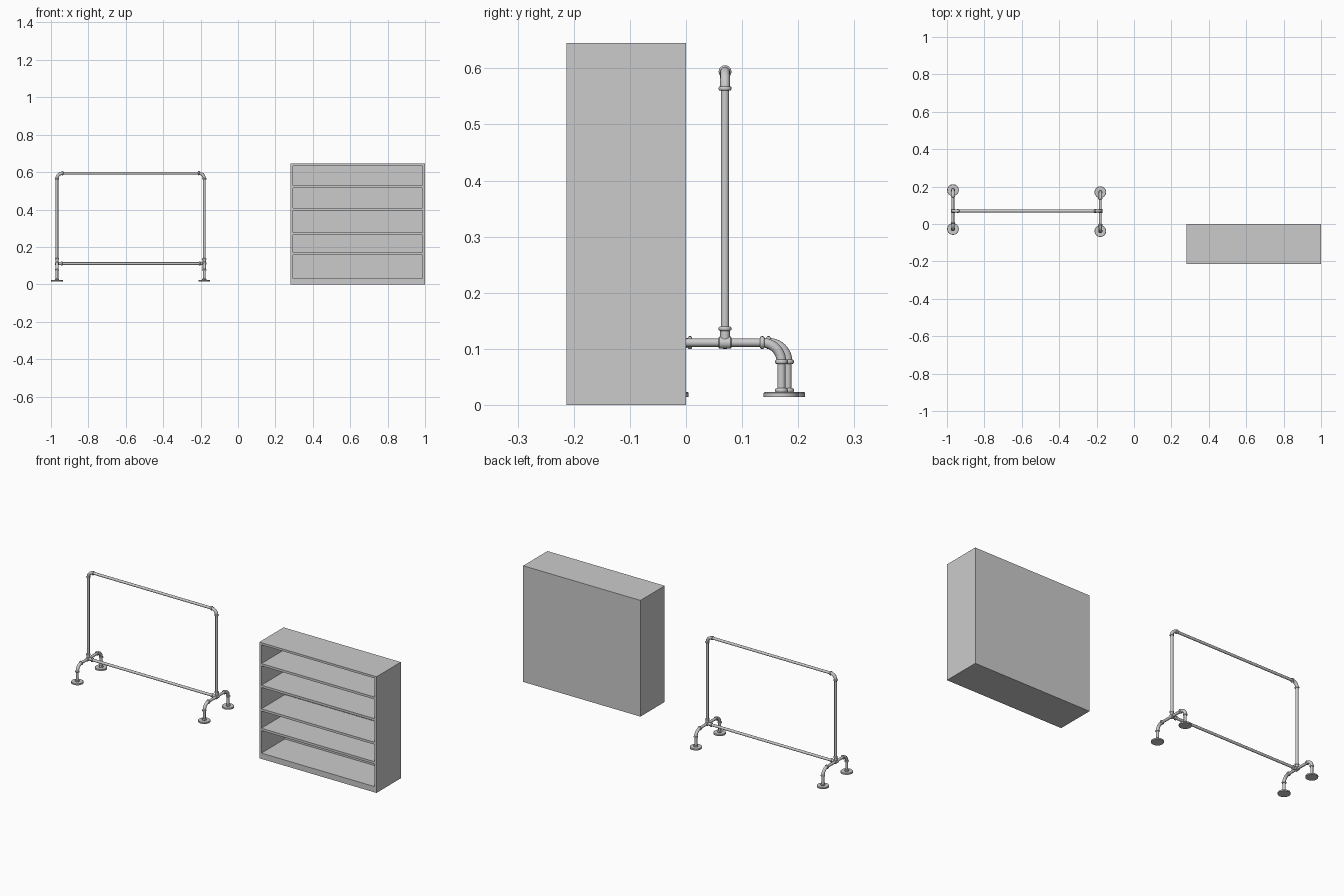
import bpy
from math import sin, cos, pi, radians
from mathutils import Vector

if "Cube" in bpy.data.objects:
    bpy.data.objects.remove(bpy.data.objects["Cube"])


def board(name, x0, x1, y0, y1, z0, z1):
    bpy.ops.mesh.primitive_cube_add(size=1, location=((x0 + x1) / 2, (y0 + y1) / 2, (z0 + z1) / 2))
    o = bpy.context.object
    o.name = name
    o.scale = (x1 - x0, y1 - y0, z1 - z0)
    bpy.ops.object.transform_apply(location=False, rotation=False, scale=True)


def tube(name, pts, radii):
    """Round tube along pts; radii is one number or one per point."""
    cu = bpy.data.curves.new(name, 'CURVE')
    cu.dimensions = '3D'
    cu.bevel_depth = 1.0
    cu.bevel_resolution = 6
    cu.use_fill_caps = True
    sp = cu.splines.new('POLY')
    sp.points.add(len(pts) - 1)
    for i, p in enumerate(pts):
        sp.points[i].co = (*p, 1)
        sp.points[i].radius = radii[i] if isinstance(radii, (list, tuple)) else radii
    o = bpy.data.objects.new(name, cu)
    bpy.context.collection.objects.link(o)
    bpy.ops.object.select_all(action='DESELECT')
    o.select_set(True)
    bpy.context.view_layer.objects.active = o
    bpy.ops.object.convert(target='MESH')
    bpy.ops.object.shade_smooth_by_angle(angle=radians(40))


def collar(name, c, axis, r=0.0115, h=0.004):
    c, a = Vector(c), Vector(axis)
    prof = [(-1, .72), (-.8, .9), (-.4, 1), (.4, 1), (.8, .9), (1, .72)]
    tube(name, [c + a * t * h for t, _ in prof], [r * k for _, k in prof])


def elbow(name, corner, d1, d2, rad):
    """Quarter bend between directions d1 and d2 leaving the corner, with end collars."""
    c, d1, d2 = Vector(corner), Vector(d1), Vector(d2)
    o = c + (d1 + d2) * rad
    pts = [o - d2 * rad * cos(t) - d1 * rad * sin(t) for t in [i * pi / 20 for i in range(11)]]
    tube(name, pts, 0.0086)
    collar(name + "_collar_a", c + d1 * rad, d1)
    collar(name + "_collar_b", c + d2 * rad, d2)


# Bookcase
X0, X1, Y0, Y1, H, T = 0.28, 1.0, -0.213, 0.0, 0.645, 0.013
board("bookcase_left_side", X0, X0 + T, Y0, Y1, 0, H)
board("bookcase_right_side", X1 - T, X1, Y0, Y1, 0, H)
board("bookcase_back", X0 + T, X1 - T, Y1 - 0.008, Y1, 0, H)
levels = [(0, 0.032), (0.157, 0.17), (0.265, 0.278), (0.396, 0.409), (0.516, 0.529), (0.633, H)]
for i, (a, b) in enumerate(levels):
    board(f"bookcase_shelf_{i}", X0 + T, X1 - T, Y0, Y1 - 0.008, a, b)

# Pipe rack
XL, XR, YC, ZB, ZT, R = -0.968, -0.18, 0.0696, 0.111, 0.594, 0.0073
BEND, FOOT = 0.03, 0.034
tube("top_rail", [(XL + BEND, YC, ZT), (XR - BEND, YC, ZT)], R)
tube("bottom_rail", [(XL, YC, ZB), (XR, YC, ZB)], R)

for side, x, s, yb in (("left", XL, 1, 0.077), ("right", XR, -1, 0.066)):
    # Upright with top bend and tee fitting
    tube(f"{side}_upright", [(x, YC, ZB), (x, YC, ZT - BEND)], R)
    elbow(f"{side}_top_elbow", (x, YC, ZT), (0, 0, -1), (s, 0, 0), BEND)
    tube(f"{side}_tee_body", [(x, YC - 0.0115, ZB), (x, YC - 0.01, ZB), (x, YC + 0.01, ZB),
                              (x, YC + 0.0115, ZB)], [0.009, 0.0108, 0.0108, 0.009])
    tube(f"{side}_tee_up_neck", [(x, YC, ZB), (x, YC, ZB + 0.025)], 0.0086)
    tube(f"{side}_tee_side_neck", [(x, YC, ZB), (x + s * 0.025, YC, ZB)], 0.0086)
    collar(f"{side}_tee_up_collar", (x, YC, ZB + 0.025), (0, 0, 1))
    collar(f"{side}_tee_side_collar", (x + s * 0.025, YC, ZB), (1, 0, 0))
    # Base pipe and its two bent feet
    tube(f"{side}_base_pipe", [(x, yb - 0.07, ZB), (x, yb + 0.07, ZB)], R)
    for end, d in (("front", -1), ("back", 1)):
        y = yb + d * 0.104
        n = f"{side}_{end}_foot"
        elbow(n + "_elbow", (x, y, ZB), (0, -d, 0), (0, 0, -1), FOOT)
        tube(n + "_leg", [(x, y, 0.02), (x, y, ZB - FOOT)], R)
        collar(n + "_socket", (x, y, 0.026), (0, 0, 1))
        tube(n + "_flange", [(x, y, 0.0145), (x, y, 0.0215), (x, y, 0.023)], [0.0315, 0.0315, 0.030])
